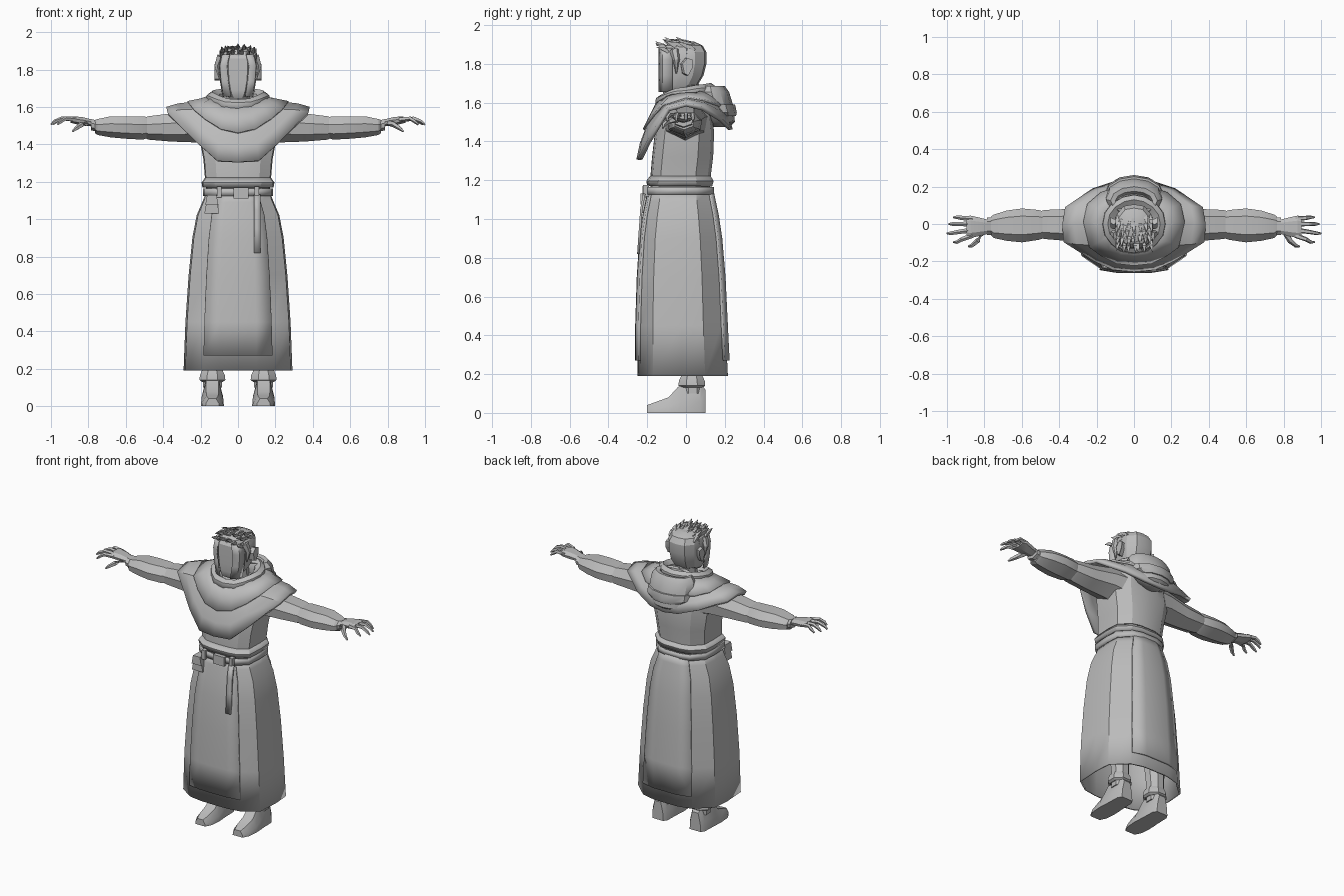
import bpy, bmesh, math, random
from mathutils import Vector

cube = bpy.data.objects.get("Cube")
if cube:
    bpy.data.objects.remove(cube, do_unlink=True)

mat = bpy.data.materials.new("plain grey")
mat.use_nodes = True
GREY = (0.5, 0.5, 0.5, 1)
mat.diffuse_color = GREY
mat.node_tree.nodes["Principled BSDF"].inputs["Base Color"].default_value = GREY


def loft(name, rings, caps=True, closed=True, solid=0, angle=25):
    """Skin a list of equal point rings into one object."""
    bm = bmesh.new()
    rows = [[bm.verts.new(p) for p in r] for r in rings]
    n = len(rows[0])
    for a, b in zip(rows, rows[1:]):
        for i in range(n if closed else n - 1):
            j = (i + 1) % n
            bm.faces.new((a[i], a[j], b[j], b[i]))
    if caps:
        bm.faces.new(rows[0])
        bm.faces.new(rows[-1])
    bmesh.ops.recalc_face_normals(bm, faces=bm.faces)
    me = bpy.data.meshes.new(name)
    bm.to_mesh(me)
    bm.free()
    ob = bpy.data.objects.new(name, me)
    bpy.context.collection.objects.link(ob)
    me.materials.append(mat)
    if solid:
        mod = ob.modifiers.new("thickness", 'SOLIDIFY')
        mod.thickness = solid
        mod.offset = 0
    bpy.ops.object.select_all(action='DESELECT')
    ob.select_set(True)
    bpy.context.view_layer.objects.active = ob
    bpy.ops.object.shade_smooth_by_angle(angle=math.radians(angle))
    return ob


def mirrored(half):
    """Complete a half ring (front centre to back centre) across x = 0."""
    return half + [(-x, y, z) for x, y, z in half[-2:0:-1]]


def oval(z, hx, y0, y1, n=12):
    a = [2 * math.pi * i / n for i in range(n)]
    return [(hx * math.sin(t), (y0 + y1) / 2 - (y1 - y0) / 2 * math.cos(t), z) for t in a]


def ovals(name, levels, n=12, **kw):
    return loft(name, [oval(*l, n=n) for l in levels], **kw)


def tube(name, pts, n=6, flat=1.0):
    """Tapered limb through (x, y, z, radius) points."""
    rings = []
    vs = [Vector(p[:3]) for p in pts]
    for i, p in enumerate(pts):
        d = (vs[min(i + 1, len(vs) - 1)] - vs[max(i - 1, 0)]).normalized()
        ref = Vector((0, 1, 0)) if abs(d.y) < 0.8 else Vector((1, 0, 0))
        u = d.cross(ref).normalized()
        v = d.cross(u)
        rings.append([vs[i] + p[3] * (flat * u * math.cos(t) + v * math.sin(t))
                      for t in (2 * math.pi * (k + .5) / n for k in range(n))])
    return loft(name, rings)


def box(name, x0, x1, y0, y1, z0, z1, taper=0):
    def ring(z, t):
        return [(x0 + t, y0, z), (x1 - t, y0, z), (x1 - t, y1, z), (x0 + t, y1, z)]
    return loft(name, [ring(z0, 0), ring(z1, taper)])


# Robe skirt: eight-cornered outline scaled per level (z, half width, front, back)
SKIRT = [(.19, .285, -.245, .21), (.45, .275, -.243, .197), (.7, .258, -.235, .185),
         (.9, .238, -.222, .168), (1.02, .215, -.205, .15), (1.09, .185, -.19, .135),
         (1.14, .165, -.18, .125)]
OUT = [(0, -1), (.35, -.99), (.65, -.93), (.97, -.66), (1, 0), (.97, .5), (.62, .9), (.3, 1), (0, 1)]


def robe_point(level, u, v, push=0):
    z, hx, y0, y1 = level
    return (u * hx, (y0 + y1) / 2 + v * ((y1 - y0) / 2 + push), z)


loft("robe_skirt", [mirrored([robe_point(l, u, v) for u, v in OUT]) for l in SKIRT],
     caps=False, solid=.012)

# Long front and back panels lying over the skirt
panel_levels = [(.27, .282, -.244, .206)] + SKIRT[1:]
for name, part in (("front_panel", OUT[:3]), ("back_panel", OUT[:5:-1])):
    strip = [(-u, v) for u, v in part[:0:-1]] + part
    loft(name, [[robe_point(l, u, v, .012) for u, v in strip] for l in panel_levels],
         caps=False, closed=False, solid=.014)

# Torso, waist flare and belt
TORSO = [(1.12, .165, -.18, .125), (1.2, .175, -.185, .125), (1.32, .185, -.175, .14),
         (1.45, .21, -.16, .145), (1.56, .2, -.13, .13), (1.62, .12, -.1, .1)]
loft("torso", [mirrored([robe_point(l, u, v) for u, v in OUT]) for l in TORSO])


def band(name, levels):
    loft(name, [mirrored([robe_point(l, u, v) for u, v in OUT]) for l in levels], caps=False, solid=.01)


band("waist_fold", [(1.17, .185, -.195, .13), (1.195, .19, -.2, .138), (1.22, .172, -.18, .122)])
band("belt", [(1.125, .182, -.205, .14), (1.165, .182, -.205, .14)])
box("belt_buckle", -.025, .055, -.225, -.2, 1.11, 1.17)
for x in (-.1, .1):
    box("belt_loop", x - .012, x + .012, -.222, -.19, 1.115, 1.175)
loft("belt_strap", [[(x, -.205 - d, z) for x in (.085, .12)] for z, d in
                    ((1.13, .01), (1.05, .025), (.95, .032), (.82, .041))],
     caps=False, closed=False, solid=.012)
box("belt_pouch", -.18, -.1, -.225, -.16, 1.03, 1.095, .012)
box("pouch_flap", -.175, -.105, -.235, -.16, 1.075, 1.13, .01)

# Shoulder cape: matching inner, middle and outer half rings
INNER = [(0, -.13, 1.6), (.06, -.12, 1.605), (.1, -.09, 1.62), (.13, -.05, 1.635), (.14, 0, 1.64),
         (.13, .05, 1.65), (.1, .09, 1.655), (.05, .12, 1.66), (0, .13, 1.66)]
MIDDLE = [(0, -.2, 1.46), (.09, -.19, 1.48), (.17, -.15, 1.53), (.23, -.105, 1.58), (.26, 0, 1.615),
          (.24, .09, 1.6), (.17, .15, 1.58), (.08, .18, 1.57), (0, .19, 1.57)]
OUTER = [(0, -.245, 1.305), (.11, -.235, 1.31), (.21, -.19, 1.4), (.375, -.09, 1.565), (.38, 0, 1.59),
         (.365, .085, 1.57), (.22, .18, 1.51), (.1, .22, 1.47), (0, .23, 1.46)]


def mix(a, b, t, lift=0):
    return [tuple(Vector(p).lerp(Vector(q), t) + Vector((0, math.copysign(lift, q[1]), lift)))
            for p, q in zip(a, b)]


loft("shoulder_cape", [mirrored(r) for r in (INNER, mix(INNER, MIDDLE, .5, .006), MIDDLE,
                                             mix(MIDDLE, OUTER, .5, .005), OUTER)],
     caps=False, solid=.022, angle=30)
loft("cape_upper_layer", [mirrored(mix(INNER, MIDDLE, t, .012)) for t in (0, .5, 1.08)],
     caps=False, solid=.012, angle=30)

# Rolled collar and hanging hood
loft("collar", [mirrored([(x * s, y * s, z + dz) for x, y, z in INNER]) for s, dz in
                ((1.2, -.025), (1.16, .02), (1.0, .035), (.78, .015), (.7, -.04))],
     caps=False, solid=.01, angle=35)
ovals("hood", [(1.475, .05, .14, .225), (1.5, .11, .11, .252), (1.58, .15, .06, .245),
               (1.655, .15, .04, .222), (1.685, .125, .05, .2), (1.68, .1, .07, .175),
               (1.63, .08, .08, .15)], angle=35)
ovals("hood_fold", [(1.53, .12, .1, .258), (1.55, .155, .07, .262), (1.59, .155, .06, .253)], angle=30)

# Head, neck and face
ovals("neck", [(1.56, .07, -.075, .07), (1.72, .062, -.07, .065)], n=8)
HEAD = [(0, -1), (.5, -1), (.8, -.72), (1, -.1), (.93, .5), (.55, .92), (0, 1)]
LEVELS = [(1.645, .045, -.115, -.06), (1.665, .065, -.126, 0), (1.69, .078, -.13, .06),
          (1.74, .095, -.13, .09), (1.8, .103, -.13, .105), (1.86, .103, -.128, .105),
          (1.895, .085, -.105, .085), (1.915, .05, -.06, .04)]
loft("head", [mirrored([robe_point(l, u, v) for u, v in HEAD]) for l in LEVELS], angle=28)

for s, side in ((1, "left"), (-1, "right")):
    # Ears, temple hair and locks framing the face
    loft(side + "_ear", [[(s * x, y0 + dy, z) for y0, z in
                          ((-.03, 1.8), (-.005, 1.83), (.025, 1.82), (.022, 1.78), (0, 1.74), (-.02, 1.75))]
                         for x, dy in ((.09, 0), (.115, .004), (.125, .012))])
    loft(side + "_face_lock", [[(s * x, y, z) for x, y in ((w, -.138), (w + .035, -.118), (w + .04, -.07))]
                               for z, w in ((1.88, .045), (1.82, .058), (1.74, .052), (1.655, .038))],
         caps=False, closed=False, solid=.01)
    tube(side + "_brow_lock", [(s * .09, -.06, 1.87, .025), (s * .11, -.05, 1.82, .018), (s * .1, -.05, 1.75, .003)])

    # Sleeves: rings of (x, bottom, top, front, back)
    def sleeve(name, rows):
        loft(side + name, [[(s * x, (y0 + y1) / 2 + (y1 - y0) / 2 * c, (z0 + z1) / 2 + (z1 - z0) / 2 * d)
                            for c, d in ((1, .3), (.55, 1), (-.55, 1), (-1, .3), (-.9, -.5), (0, -1), (.9, -.5))]
                           for x, z0, z1, y0, y1 in rows], angle=20)
    sleeve("_upper_sleeve", [(.14, 1.39, 1.6, -.12, .11), (.22, 1.41, 1.59, -.11, .1), (.36, 1.415, 1.565, -.09, .08),
                             (.48, 1.425, 1.55, -.08, .075), (.51, 1.44, 1.54, -.07, .065)])
    sleeve("_lower_sleeve", [(.48, 1.435, 1.545, -.075, .065), (.51, 1.425, 1.55, -.085, .075),
                             (.6, 1.43, 1.55, -.098, .083), (.68, 1.437, 1.55, -.09, .072),
                             (.75, 1.45, 1.535, -.075, .05), (.765, 1.46, 1.53, -.06, .04)])
    sleeve("_cuff", [(.745, 1.465, 1.525, -.06, .035), (.785, 1.475, 1.535, -.06, .035)])
    sleeve("_palm", [(.77, 1.495, 1.53, -.05, .02), (.83, 1.5, 1.545, -.065, .035),
                     (.875, 1.51, 1.55, -.075, .045), (.895, 1.515, 1.545, -.07, .04)])

    # Drooping fingers and thumb
    for k, (y, spread, tip) in enumerate(((-.062, -.035, .965), (-.032, -.018, 1.0), (0, 0, .99), (.028, .008, .965))):
        mid = (.88 + tip) / 2
        tube(f"{side}_finger_{k + 1}", [(s * .865, y, 1.532, .014), (s * mid, y + spread * .6, 1.538, .012),
                                        (s * (tip - .02), y + spread, 1.522, .01), (s * tip, y + spread, 1.505, .005)], n=5)
    tube(side + "_thumb", [(s * .81, -.045, 1.515, .018), (s * .835, -.09, 1.505, .015),
                           (s * .865, -.115, 1.485, .011), (s * .885, -.12, 1.468, .005)], n=5)

    # Boots: shaft, turned cuff and pointed foot
    cx = s * .137
    tube(side + "_leg", [(cx, .035, .1, .055), (cx, .035, .2, .055), (cx, .02, .45, .07)], n=8)
    tube(side + "_boot_cuff", [(cx, .03, .13, .06), (cx, .03, .14, .075), (cx, .03, .165, .072), (cx, .03, .19, .06)], n=8)
    loft(side + "_foot", [[(cx + w, y, 0), (cx + w * .95, y, h * .4), (cx + w * .55, y, h),
                           (cx - w * .55, y, h), (cx - w * .95, y, h * .4), (cx - w, y, 0)]
                          for y, w, h in ((-.2, .036, .04), (-.16, .056, .055), (-.09, .062, .08), (-.045, .06, .13),
                                          (-.02, .058, .15), (.075, .055, .15), (.1, .04, .12))], angle=30)

# Short hair: scalp cap and forward-swept tufts
ovals("hair_cap", [(1.85, .108, -.125, .07), (1.88, .1, -.12, .065), (1.905, .075, -.095, .04), (1.918, .03, -.05, .0)], n=10)
random.seed(4)
for row in range(5):
    for col in range(-3, 4):
        x = col * .028 + random.uniform(-.008, .008)
        y = .03 - row * .035 + random.uniform(-.008, .008)
        z = 1.91 - 2.2 * x * x - (.02 if row == 4 else 0) - (.01 if row == 0 else 0)
        tip = (x * 1.1, y - .042, z + random.uniform(.012, .03), .001)
        tube("hair_tuft", [(x, y + .02, z - .012, .009), (x, y - .005, z + .006, .014), tip], n=4)
